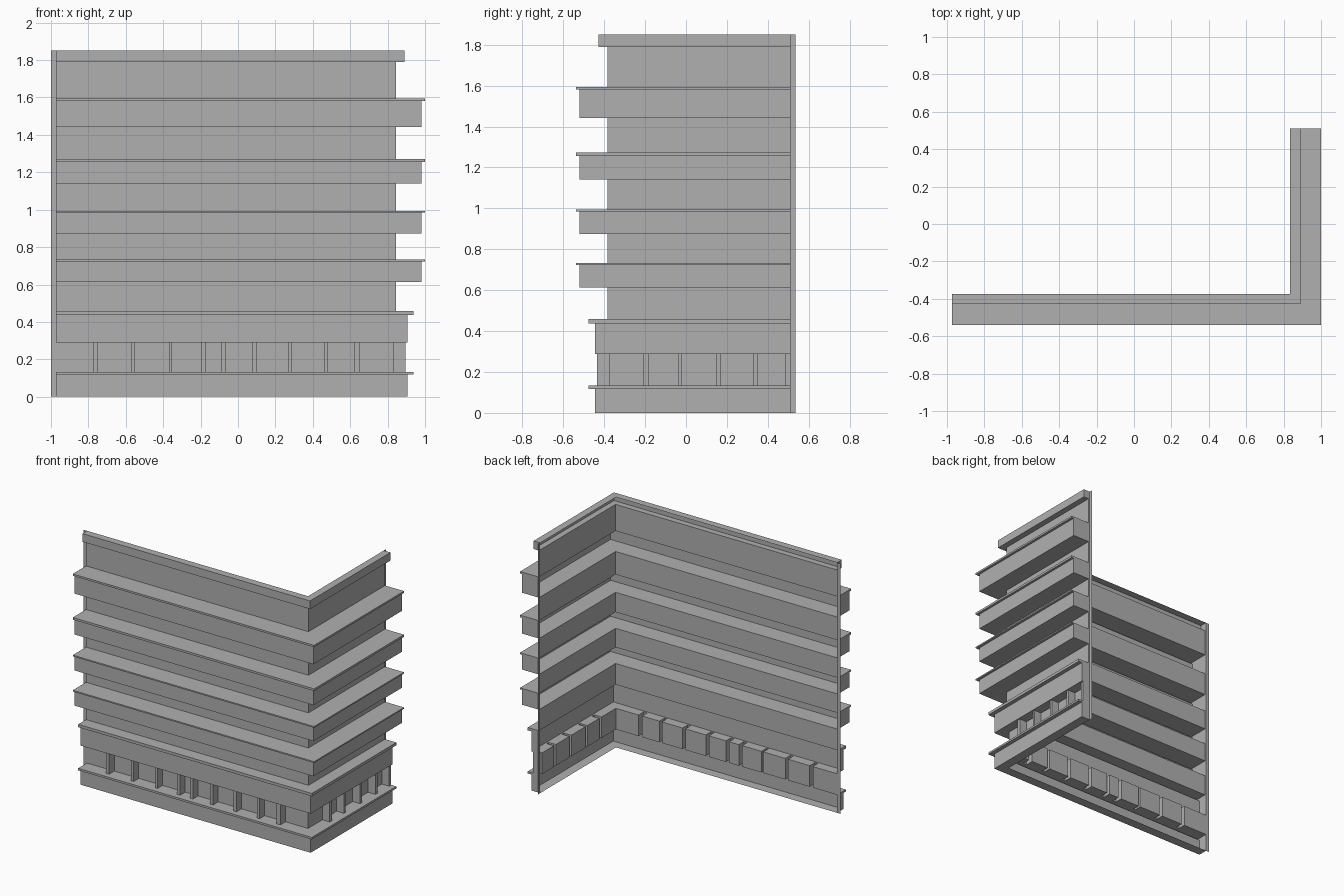
import bpy, bmesh

if "Cube" in bpy.data.objects:
    bpy.data.objects.remove(bpy.data.objects["Cube"])

CX, CY = 0.835, -0.374          # inner corner of the L-shaped facade
S0, S1 = -0.974, 0.511          # ends of front wall (x) and right wall (y)
PIER = 0.06                     # how far the piers stand out
WZ0, WZ1 = 0.133, 0.289         # shop window band

# Dark grey render
grey = bpy.data.materials.new("dark_grey")
grey.diffuse_color = (0.435, 0.435, 0.435, 1)
grey.use_nodes = True
grey.node_tree.nodes["Principled BSDF"].inputs["Base Color"].default_value = grey.diffuse_color


def front(s, d, z):
    """Point on front wall; s=None means the mitred corner."""
    return (CX + d if s is None else s, CY - d, z)


def right(s, d, z):
    return (CX + d, CY - d if s is None else s, z)


def face(bm, pts):
    bm.faces.new([bm.verts.new(p) for p in pts])


def finish(bm, name):
    bmesh.ops.remove_doubles(bm, verts=bm.verts, dist=1e-5)
    me = bpy.data.meshes.new(name)
    bm.to_mesh(me)
    bm.free()
    me.materials.append(grey)
    ob = bpy.data.objects.new(name, me)
    bpy.context.collection.objects.link(ob)


def sweep(name, prof):
    """Sweep a (depth, height) profile round the corner and cap both ends."""
    bm = bmesh.new()
    for wall, a, b in ((front, S0, None), (right, None, S1)):
        for (d0, z0), (d1, z1) in zip(prof, prof[1:]):
            face(bm, [wall(a, d0, z0), wall(b, d0, z0), wall(b, d1, z1), wall(a, d1, z1)])
    cap = list(prof)
    if cap[0][0] > 0:
        cap.insert(0, (0, cap[0][1]))
    if cap[-1][0] > 0:
        cap.append((0, cap[-1][1]))
    face(bm, [front(S0, d, z) for d, z in cap])
    face(bm, [right(S1, d, z) for d, z in reversed(cap)])
    finish(bm, name)


# Base plinth with ledge
sweep("plinth", [(0, 0), (0.072, 0), (0.072, 0.118), (0.102, 0.118), (0.102, WZ0), (PIER, WZ0)])

# Upper facade: fascia, four balconies, parapet
prof = [(PIER, WZ1), (0.072, WZ1), (0.072, 0.437), (0.102, 0.437), (0.102, 0.458), (0.01, 0.458)]
for z0, z1, z2 in ((0.614, 0.724, 0.734), (0.874, 0.984, 0.994),
                   (1.14, 1.256, 1.272), (1.442, 1.58, 1.594)):
    prof += [(0.01, z0), (0.147, z0), (0.147, z1), (0.165, z1), (0.165, z2), (0.01, z2)]
prof += [(0.01, 1.79), (0.054, 1.79), (0.054, 1.85), (0, 1.85)]
sweep("upper_facade", prof)

# Recessed windows between projecting hollow piers
bm = bmesh.new()
front_piers = [(-0.775, -0.75), (-0.573, -0.55), (-0.37, -0.355), (-0.197, -0.17),
               (-0.09, -0.065), (0.075, 0.10), (0.267, 0.29), (0.46, 0.48), (0.62, 0.65)]
right_piers = [(-0.207, -0.18), (-0.04, -0.02), (0.147, 0.17), (0.327, 0.35), (0.487, S1)]


def panel(wall, a, da, b, db):
    face(bm, [wall(a, da, WZ0), wall(b, db, WZ0), wall(b, db, WZ1), wall(a, da, WZ1)])


def recess(wall, a, b):
    panel(wall, a, 0, b, 0)
    sill = [(a, PIER), (b, PIER), (b, 0), (a, 0)]
    face(bm, [wall(s, d, WZ0) for s, d in sill])
    face(bm, [wall(s, d, WZ1) for s, d in reversed(sill)])


for wall, start, end, piers in ((front, S0, None, front_piers), (right, None, S1, right_piers)):
    pos = start
    for a, b in piers:
        recess(wall, pos, a)
        panel(wall, a, 0, a, PIER)
        panel(wall, a, PIER, b, PIER)
        panel(wall, b, PIER, b, 0)
        pos = b
    if pos != end:
        recess(wall, pos, end)
finish(bm, "window_band")

# Flat full-height edge strips at both ends
for name, wall, a, b in (("left_edge_strip", front, -1.0, S0), ("back_edge_strip", right, S1, 0.536)):
    bm = bmesh.new()
    face(bm, [wall(a, 0, 0), wall(b, 0, 0), wall(b, 0, 1.85), wall(a, 0, 1.85)])
    finish(bm, name)
